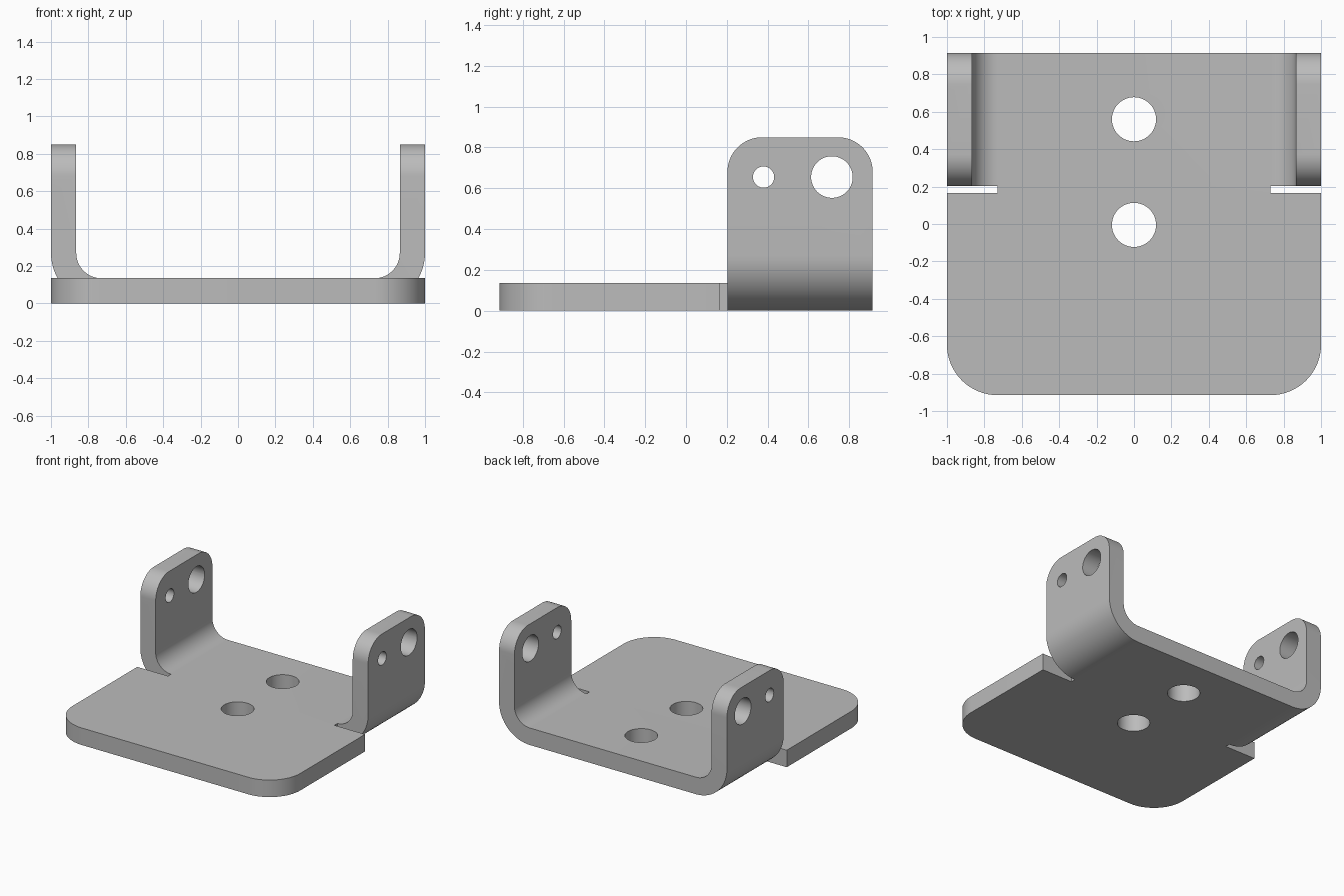
import bpy, bmesh
from math import sin, cos, pi
from mathutils import Vector

cube = bpy.data.objects.get("Cube")
if cube:
    bpy.data.objects.remove(cube, do_unlink=True)

THICK = 0.135                 # sheet thickness
BEND = 2 * THICK              # outer bend radius
HALF_X, HALF_Y = 1.0, 0.915
HEIGHT = 0.85
SLOT_FRONT, SLOT_BACK = 0.165, 0.203
SLOT_X = HALF_X - BEND        # slots reach in as far as the bend line
TAB_RADIUS = 0.17

steel = bpy.data.materials.new("Grey steel")
steel.use_nodes = True
GREY = (0.5, 0.5, 0.5, 1)
steel.diffuse_color = GREY
steel.node_tree.nodes["Principled BSDF"].inputs["Base Color"].default_value = GREY


def arc(cx, cy, r, start, end, steps=16):
    """Points on an arc, angles in quarter turns."""
    angles = [(start + (end - start) * i / steps) * pi / 2 for i in range(steps + 1)]
    return [(cx + r * cos(a), cy + r * sin(a)) for a in angles]


def mirrored(half):
    """Close a half outline with its mirror image in x."""
    return half + [(-x, y) for x, y in reversed(half)]


def extrude(name, outline, place, depth):
    """Solid made by sweeping a flat outline along a vector."""
    bm = bmesh.new()
    face = bm.faces.new([bm.verts.new(place(a, b)) for a, b in outline])
    swept = bmesh.ops.extrude_face_region(bm, geom=[face])["geom"]
    verts = [v for v in swept if isinstance(v, bmesh.types.BMVert)]
    bmesh.ops.translate(bm, verts=verts, vec=Vector(depth))
    bmesh.ops.recalc_face_normals(bm, faces=bm.faces)
    mesh = bpy.data.meshes.new(name)
    bm.to_mesh(mesh)
    bm.free()
    obj = bpy.data.objects.new(name, mesh)
    bpy.context.collection.objects.link(obj)
    mesh.materials.append(steel)
    return obj


def combine(target, tool, operation):
    """Apply a boolean and discard the tool."""
    mod = target.modifiers.new(operation, 'BOOLEAN')
    mod.operation, mod.solver, mod.object = operation, 'EXACT', tool
    bpy.context.view_layer.objects.active = target
    bpy.ops.object.modifier_apply(modifier=mod.name)
    bpy.data.objects.remove(tool, do_unlink=True)


# Bent section: U-shaped profile swept from the slots to the back edge
u_half = (arc(SLOT_X, BEND, BEND, -1, 0) + [(HALF_X, HEIGHT), (HALF_X - THICK, HEIGHT)]
          + arc(SLOT_X, BEND, BEND - THICK, 0, -1))
bracket = extrude("mounting_bracket", mirrored(u_half),
                  lambda x, z: (x, SLOT_BACK, z), (0, HALF_Y - SLOT_BACK, 0))

# Round the upper corners of both upright tabs
top = HEIGHT - TAB_RADIUS
tab_outline = ([(SLOT_BACK, -THICK), (HALF_Y, -THICK)]
               + arc(HALF_Y - TAB_RADIUS, top, TAB_RADIUS, 0, 1)
               + arc(SLOT_BACK + TAB_RADIUS, top, TAB_RADIUS, 1, 2))
combine(bracket, extrude("tab_outline", tab_outline,
                         lambda y, z: (-1.1, y, z), (2.2, 0, 0)), 'INTERSECT')

# Front plate with rounded front corners and a neck between the slots
plate_half = (arc(SLOT_X, BEND - HALF_Y, BEND, -1, 0)
              + [(HALF_X, SLOT_FRONT), (SLOT_X, SLOT_FRONT), (SLOT_X, SLOT_BACK)])
combine(bracket, extrude("front_plate", mirrored(plate_half),
                         lambda x, y: (x, y, 0), (0, 0, THICK)), 'UNION')

# Two bolt holes through the base
for y in (0.56, -0.005):
    combine(bracket, extrude("base_hole", arc(0, y, 0.118, 0, 4, 48)[:-1],
                             lambda a, b: (a, b, -0.1), (0, 0, 0.4)), 'DIFFERENCE')

# A small and a large hole through both tabs
for y, radius in ((0.38, 0.052), (0.715, 0.102)):
    combine(bracket, extrude("tab_hole", arc(y, 0.655, radius, 0, 4, 48)[:-1],
                             lambda a, b: (-1.1, a, b), (2.2, 0, 0)), 'DIFFERENCE')

bpy.ops.object.select_all(action='DESELECT')
bracket.select_set(True)
bpy.context.view_layer.objects.active = bracket
bpy.ops.object.shade_smooth_by_angle(angle=pi / 6)
